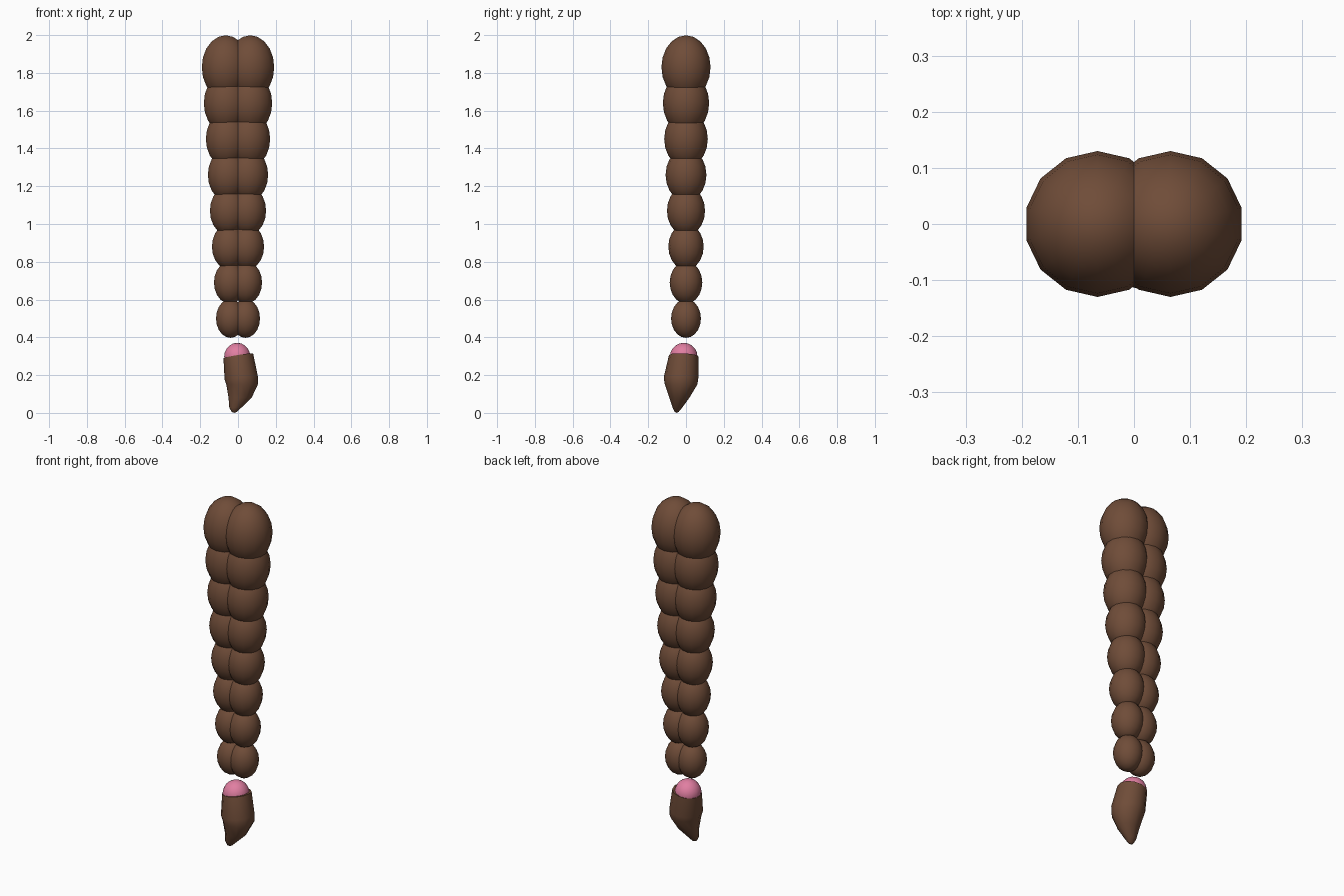
import bpy, bmesh, math

if "Cube" in bpy.data.objects:
    bpy.data.objects.remove(bpy.data.objects["Cube"])


def material(name, color):
    m = bpy.data.materials.new(name)
    m.diffuse_color = (*color, 1)
    m.use_nodes = True
    m.node_tree.nodes["Principled BSDF"].inputs["Base Color"].default_value = m.diffuse_color
    return m


brown = material("brown hair", (0.16, 0.073, 0.04))
pink = material("pink band", (0.75, 0.21, 0.36))


def finish(bm, name, mat, angle=60):
    bmesh.ops.recalc_face_normals(bm, faces=bm.faces)
    mesh = bpy.data.meshes.new(name)
    bm.to_mesh(mesh)
    bm.free()
    mesh.materials.append(mat)
    ob = bpy.data.objects.new(name, mesh)
    bpy.context.collection.objects.link(ob)
    bpy.ops.object.select_all(action='DESELECT')
    ob.select_set(True)
    bpy.context.view_layer.objects.active = ob
    bpy.ops.object.shade_smooth_by_angle(angle=math.radians(angle))
    return ob


def ellipsoid(name, mat, center, radii):
    bm = bmesh.new()
    bmesh.ops.create_uvsphere(bm, u_segments=14, v_segments=10, radius=1)
    bmesh.ops.scale(bm, vec=radii, verts=bm.verts)
    bmesh.ops.translate(bm, vec=center, verts=bm.verts)
    return finish(bm, name, mat)


# Braid: eight pairs of overlapping tufts, growing towards the top
for i in range(8):
    r = 0.079 + (0.130 - 0.079) * i / 7
    z = 0.50 + 0.19 * i
    for side, label in ((-1, "left"), (1, "right")):
        ellipsoid(f"braid_tuft_{label}_{i + 1}", brown,
                  (side * r / 2, 0, z), (r, r, r * 1.3))

# Round hair band
ellipsoid("hair_band", pink, (-0.004, -0.012, 0.298), (0.071, 0.073, 0.073))

# Loose tail end: rings of x min, x max, y min, y max, z, tilt
rings = [
    (-0.077, 0.080, -0.090, 0.065, 0.303, 0.16),
    (-0.071, 0.105, -0.118, 0.065, 0.185, 0.10),
    (-0.062, 0.105, -0.112, 0.060, 0.150, 0.0),
    (-0.050, 0.072, -0.088, 0.018, 0.080, 0.0),
    (-0.046, 0.018, -0.071, -0.020, 0.028, 0.0),
    (-0.034, -0.005, -0.060, -0.038, 0.006, 0.0),
]
N = 12
bm = bmesh.new()
loops = []
for x0, x1, y0, y1, z, tilt in rings:
    loop = []
    for k in range(N):
        a = 2 * math.pi * k / N
        dx = (x1 - x0) / 2 * math.cos(a)
        dy = (y1 - y0) / 2 * math.sin(a)
        loop.append(bm.verts.new(((x0 + x1) / 2 + dx, (y0 + y1) / 2 + dy,
                                  z + tilt * (dx - 0.3 * dy))))
    loops.append(loop)
for a, b in zip(loops, loops[1:]):
    for k in range(N):
        j = (k + 1) % N
        bm.faces.new((a[k], a[j], b[j], b[k]))
bm.faces.new(loops[0])
tip = bm.verts.new((-0.020, -0.050, 0.0))
for k in range(N):
    bm.faces.new((loops[-1][k], loops[-1][(k + 1) % N], tip))
finish(bm, "tail_end", brown)
